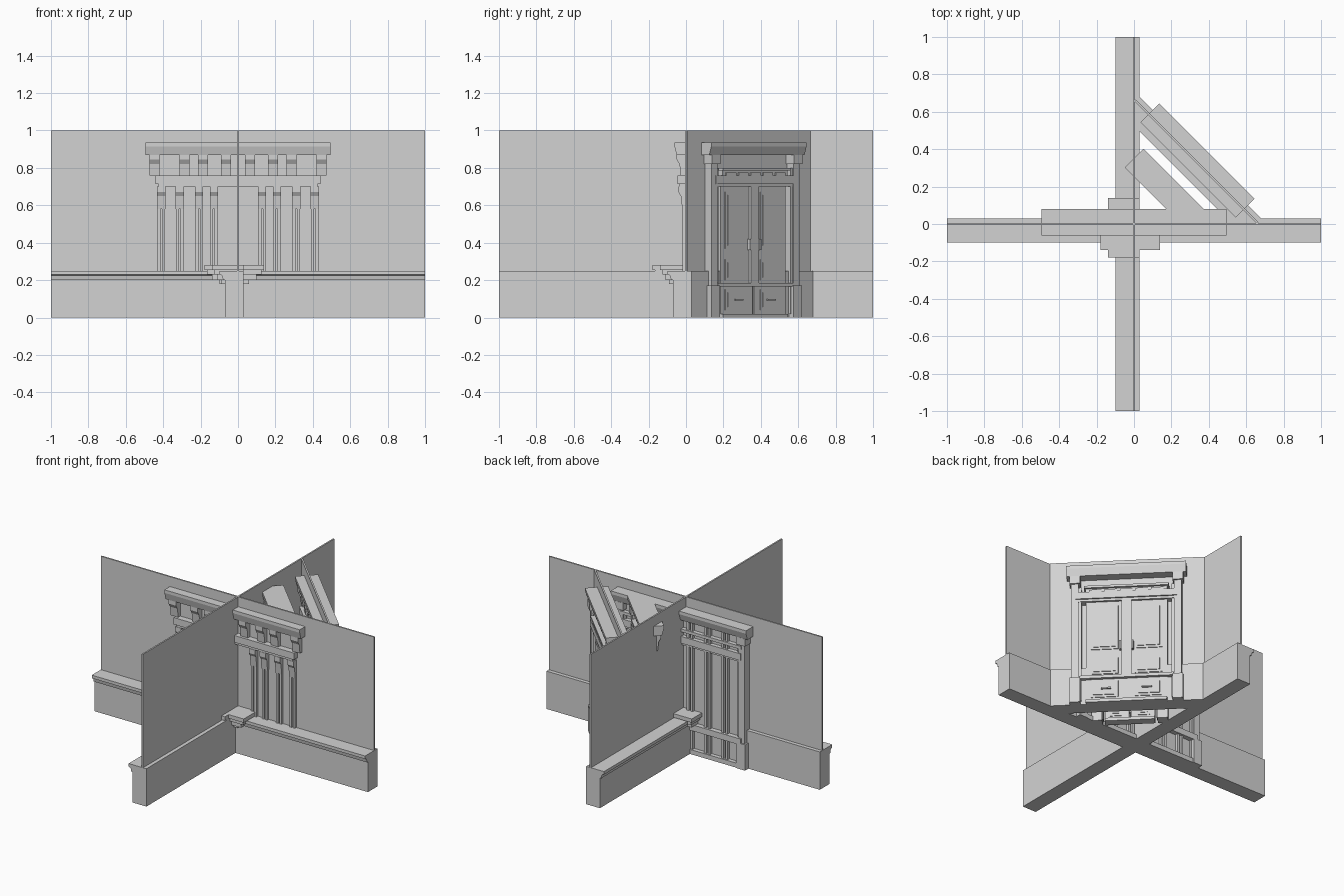
import bpy, bmesh, math
from mathutils import Matrix

cube = bpy.data.objects.get("Cube")
if cube:
    bpy.data.objects.remove(cube)

GREY = (0.65, 0.65, 0.65, 1)
plaster = bpy.data.materials.new("grey_plaster")
plaster.use_nodes = True
plaster.diffuse_color = GREY
plaster.node_tree.nodes["Principled BSDF"].inputs["Base Color"].default_value = GREY


def extrude(name, profile, x0, x1, frame):
    """Sweep a (y, z) profile along the local x axis."""
    bm = bmesh.new()
    face = bm.faces.new([bm.verts.new((x0, y, z)) for y, z in profile])
    out = bmesh.ops.extrude_face_region(bm, geom=[face])
    verts = [g for g in out["geom"] if isinstance(g, bmesh.types.BMVert)]
    bmesh.ops.translate(bm, vec=(x1 - x0, 0, 0), verts=verts)
    bmesh.ops.recalc_face_normals(bm, faces=bm.faces)
    mesh = bpy.data.meshes.new(name)
    bm.to_mesh(mesh)
    bm.free()
    mesh.materials.append(plaster)
    obj = bpy.data.objects.new(name, mesh)
    obj.matrix_world = frame
    bpy.context.collection.objects.link(obj)
    return obj


def box(name, x0, x1, y0, y1, z0, z1, frame):
    return extrude(name, [(y0, z0), (y1, z0), (y1, z1), (y0, z1)], x0, x1, frame)


def frame_at(x, y, degrees):
    return Matrix.Translation((x, y, 0)) @ Matrix.Rotation(math.radians(degrees), 4, "Z")


DADO = [(0.03, 0), (0.03, 0.25), (-0.1, 0.25), (-0.1, 0.23), (-0.085, 0.225),
        (-0.08, 0.2), (-0.07, 0.2), (-0.07, 0)]
CROWN = [(0.08, 0.935), (-0.062, 0.935), (-0.062, 0.915), (-0.05, 0.87),
         (0.065, 0.87), (0.08, 0.915)]
UPPER_CORBEL = [(0, 0.87), (-0.05, 0.87), (-0.05, 0.845), (-0.035, 0.82),
                (-0.028, 0.76), (0, 0.76)]
LOWER_CORBEL = [(0, 0.7), (-0.04, 0.7), (-0.04, 0.67), (-0.028, 0.65),
                (-0.02, 0.58), (0, 0.58)]


def wall(label, half, frame):
    box(label + "_wall", -half, half, -0.005, 0.005, 0, 1, frame)
    extrude(label + "_dado_rail", DADO, -half, half, frame)


def centre_ledge(label, mid, frame):
    # Stepped shelf where the walls cross
    for i, (half, depth, z0, z1) in enumerate([
            (0.16, 0.14, 0.255, 0.28), (0.145, 0.125, 0.23, 0.255),
            (0.12, 0.11, 0.2, 0.23), (0.08, 0.09, 0.18, 0.2)]):
        box(f"{label}_ledge_step_{i}", mid - half, mid + half, -depth, 0.03, z0, z1, frame)
    # Scroll bracket beneath the shelf
    scroll = [(-0.03, 0.18), (-0.1, 0.18), (-0.095, 0.14), (-0.08, 0.06), (-0.07, 0.03), (-0.03, 0.02)]
    extrude(label + "_scroll_bracket", scroll, mid - 0.03, mid + 0.05, frame)


def ornament(label, half, upper, lower, frame):
    # Cornice and the second moulding on both faces
    extrude(label + "_cornice", CROWN, -half, half, frame)
    w = half - 0.055
    box(label + "_moulding", -w, w, -0.045, 0.06, 0.715, 0.76, frame)
    box(label + "_moulding_foot", -w + 0.015, w - 0.015, -0.038, 0.05, 0.7, 0.715, frame)
    for s in (-1, 1):
        for f in upper:
            x = s * f * half
            extrude(label + "_upper_corbel", UPPER_CORBEL, x - 0.027, x + 0.027, frame)
        for f in lower:
            x = s * f * half
            extrude(label + "_lower_corbel", LOWER_CORBEL, x - 0.022, x + 0.022, frame)
            for d in (-1, 1):
                box(label + "_fluted_shaft", x + d * 0.012 - 0.008, x + d * 0.012 + 0.008,
                    -0.02, 0, 0.25, 0.6, frame)


def back_columns(label, half, frame):
    # Columns on plinths, standing on the floor
    for s in (-1, 1):
        x = s * (half - 0.05)
        box(label + "_column", x - 0.022, x + 0.022, 0, 0.055, 0.17, 0.87, frame)
        box(label + "_plinth", x - 0.032, x + 0.032, 0, 0.065, 0, 0.17, frame)
        box(label + "_capital", x - 0.032, x + 0.032, 0, 0.066, 0.82, 0.87, frame)
        box(label + "_inner_pilaster", x - s * 0.03 - 0.008, x - s * 0.03 + 0.008, 0, 0.045, 0.02, 0.8, frame)


def double_door(label, half, frame):
    box(label + "_door_sill", -half, half, 0, 0.055, 0, 0.02, frame)
    box(label + "_door_head", -half, half, 0, 0.05, 0.7, 0.8, frame)
    box(label + "_door_cap", -half - 0.01, half + 0.01, 0, 0.065, 0.785, 0.8, frame)
    box(label + "_lower_shelf", -half - 0.04, half + 0.04, 0, 0.055, 0.165, 0.185, frame)
    box(label + "_centre_post", -0.03, 0.03, 0, 0.05, 0.18, 0.7, frame)
    # Small blocks along the frieze
    for i in range(5):
        x = (i - 2) * half * 0.38
        box(label + "_frieze_block", x - half * 0.15, x + half * 0.15, 0, 0.058, 0.73, 0.775, frame)
    for s in (-1, 1):
        x0, x1 = sorted((s * 0.005, s * half))
        box(label + "_door_leaf", x0, x1, 0, 0.036, 0.02, 0.7, frame)
        # Raised panels with a moulded border
        a, b = sorted((s * 0.05, s * (half - 0.03)))
        for z0, z1 in ((0.37, 0.67), (0.2, 0.31), (0.04, 0.15)):
            box(label + "_panel_border", a, b, 0.03, 0.041, z0, z1, frame)
            box(label + "_panel", a + 0.015, b - 0.015, 0.03, 0.046, z0 + 0.015, z1 - 0.015, frame)
        box(label + "_drawer_pull", s * half / 2 - 0.03, s * half / 2 + 0.03, 0.04, 0.056, 0.09, 0.1, frame)
        box(label + "_door_handle", s * 0.038 - 0.005, s * 0.038 + 0.005, 0.03, 0.055, 0.36, 0.42, frame)


def open_bays(label, half, count, frame):
    # Row of slender posts between rails, against a back board
    w = half - 0.05
    box(label + "_back_board", -w, w, 0, 0.033, 0, 0.87, frame)
    for z0, z1, depth in ((0, 0.03, 0.06), (0.16, 0.2, 0.065), (0.79, 0.81, 0.06)):
        box(label + "_rail", -w, w, 0, depth, z0, z1, frame)
    for i in range(count):
        x = -w + 2 * w * i / (count - 1)
        for d in (-0.014, 0.014):
            box(label + "_post", x + d - 0.008, x + d + 0.008, 0, 0.052, 0.02, 0.87, frame)


front = frame_at(0, 0, 0)
side = frame_at(0, 0, -90)
corner = frame_at(0.3335, 0.3335, -45)
inner = frame_at(0.17, 0.17, -45)

# Crossing walls and the diagonal corner wall
wall("front", 1, front)
wall("side", 1, side)
wall("corner", 0.465, corner)
centre_ledge("front", -0.02, front)
centre_ledge("side", 0.02, side)

# Main ornament on the long wall
ornament("front", 0.495, (0.13, 0.38, 0.58, 0.9), (0.26, 0.42, 0.63, 0.83), front)
back_columns("front", 0.495, front)
open_bays("front", 0.495, 8, front)

# Corner cabinet with its double door
ornament("corner", 0.36, (0.2, 0.55, 0.88), (0.25, 0.52, 0.8), corner)
back_columns("corner", 0.36, corner)
double_door("corner", 0.245, corner)

# Small free-standing cabinet inside the corner
ornament("inner", 0.248, (0.25, 0.8), (0.2, 0.65), inner)
back_columns("inner", 0.248, inner)
double_door("inner", 0.15, inner)
